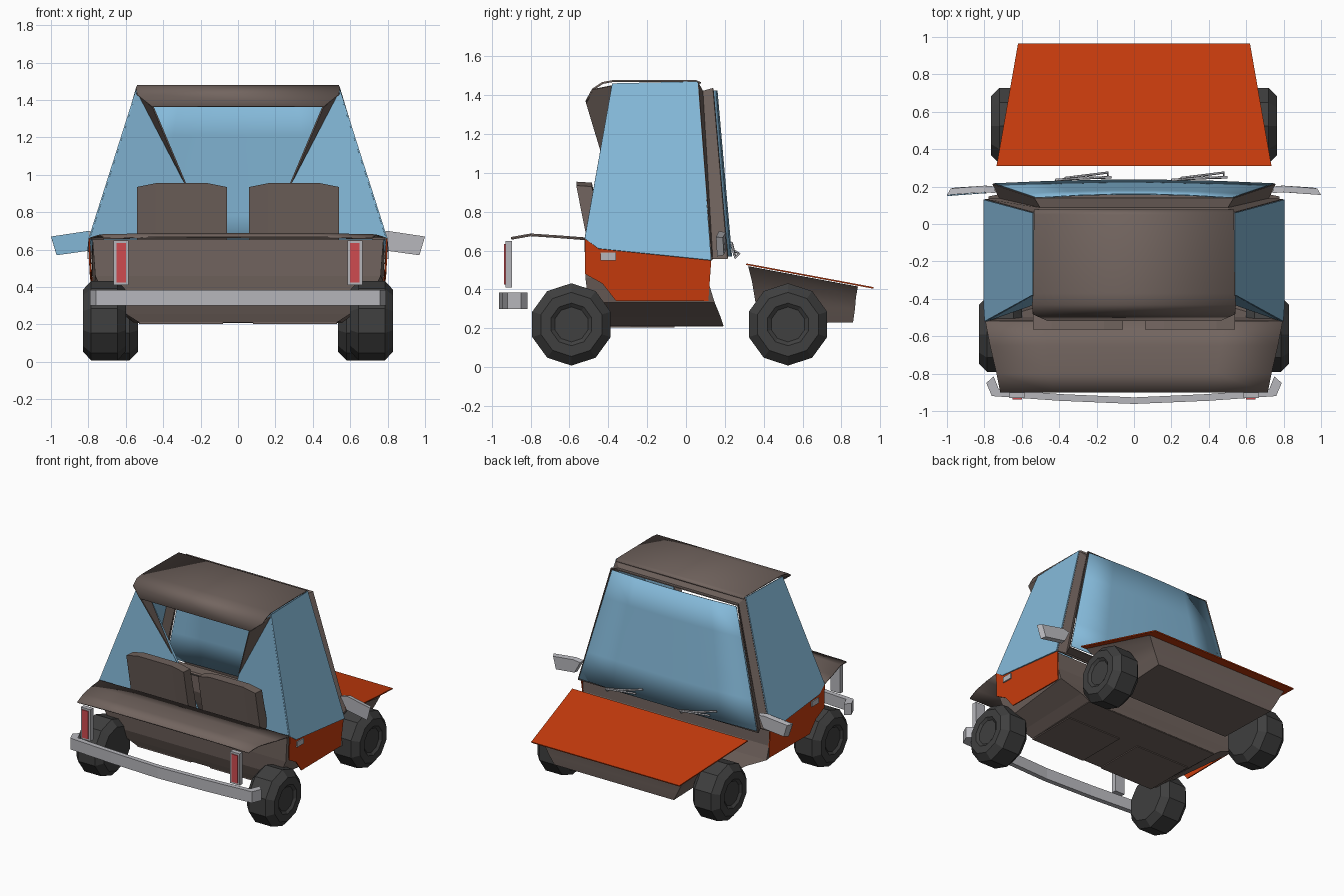
import bpy, bmesh, math
from mathutils import Vector

if "Cube" in bpy.data.objects:
    bpy.data.objects.remove(bpy.data.objects["Cube"])


def material(name, r, g, b):
    m = bpy.data.materials.new(name)
    m.diffuse_color = (r, g, b, 1)
    m.use_nodes = True
    m.node_tree.nodes["Principled BSDF"].inputs["Base Color"].default_value = m.diffuse_color
    return m


BROWN = material("brown trim", 0.17, 0.13, 0.115)
ORANGE = material("orange paint", 0.58, 0.045, 0.004)
BLUE = material("blue glass", 0.235, 0.49, 0.70)
RUBBER = material("dark rubber", 0.05, 0.05, 0.05)
SILVER = material("silver metal", 0.47, 0.47, 0.50)
RED = material("red lens", 0.62, 0.07, 0.08)


def build(name, verts, faces, mat, thick=0, smooth=False):
    """Mesh from points; thick > 0 turns an open sheet into a thin panel."""
    me = bpy.data.meshes.new(name)
    me.from_pydata(verts, [], faces)
    bm = bmesh.new()
    bm.from_mesh(me)
    bmesh.ops.recalc_face_normals(bm, faces=bm.faces)
    bm.to_mesh(me)
    bm.free()
    me.materials.append(mat)
    ob = bpy.data.objects.new(name, me)
    bpy.context.collection.objects.link(ob)
    if thick:
        mod = ob.modifiers.new("thickness", 'SOLIDIFY')
        mod.thickness = thick
        mod.offset = 0
    if smooth:
        bpy.context.view_layer.objects.active = ob
        ob.select_set(True)
        bpy.ops.object.shade_smooth_by_angle(angle=math.radians(35))
        ob.select_set(False)
    return ob


def loft(name, rows, mat, closed=False, caps=False, thick=0, smooth=False):
    """Skin a list of equally long point rows."""
    n = len(rows[0])
    verts = [p for r in rows for p in r]
    faces = []
    for i in range(len(rows) - 1):
        for j in range(n if closed else n - 1):
            k = (j + 1) % n
            faces.append((i*n + j, i*n + k, (i+1)*n + k, (i+1)*n + j))
    if caps:
        faces += [tuple(range(n)), tuple(range((len(rows)-1)*n, len(rows)*n))]
    return build(name, verts, faces, mat, thick, smooth)


def panel(name, pts, mat, thick=0.008):
    return build(name, pts, [tuple(range(len(pts)))], mat, thick)


def box(name, x, y, z, mat):
    rows = [[(x[0], y[0], h), (x[1], y[0], h), (x[1], y[1], h), (x[0], y[1], h)] for h in z]
    return loft(name, rows, mat, closed=True, caps=True)


def rod(name, pts, radius, mat):
    cu = bpy.data.curves.new(name, 'CURVE')
    cu.dimensions = '3D'
    cu.bevel_depth = radius
    cu.bevel_resolution = 0
    cu.use_fill_caps = True
    sp = cu.splines.new('POLY')
    sp.points.add(len(pts) - 1)
    for p, co in zip(sp.points, pts):
        p.co = (*co, 1)
    cu.materials.append(mat)
    bpy.context.collection.objects.link(bpy.data.objects.new(name, cu))


def wheel(name, x, y, s):
    prof = [(-.115, .11), (-.115, .165), (-.07, .212), (.07, .212), (.115, .165),
            (.115, .11), (.10, .09), (.10, .04)]
    rows = []
    for dx, r in prof:
        rows.append([(x + s*dx, y + r*math.cos(a), .22 + r*math.sin(a))
                     for a in (math.tau*(i + .5)/10 for i in range(10))])
    loft(name, rows, RUBBER, closed=True, caps=True)


# wheels
for s, side in ((1, "right"), (-1, "left")):
    wheel("rear_wheel_" + side, s*.715, -.59, s)
    wheel("front_wheel_" + side, s*.65, .525, s)

# hood and the bay below it
panel("hood", [(-.735, .31, .53), (.735, .31, .53), (.62, .965, .408), (-.62, .965, .408)], ORANGE)


def ring(xr, yr, zr, xf, yf, zf):
    return [(-xr, yr, zr), (xr, yr, zr), (xf, yf, zf), (-xf, yf, zf)]


loft("front_bay", [ring(.70, .32, .52, .60, .885, .415), ring(.57, .34, .44, .57, .875, .36),
                   ring(.52, .36, .32, .54, .87, .30), ring(.48, .40, .225, .50, .86, .23)],
     BROWN, closed=True, caps=True, smooth=True)

# cabin tub: floor, sills, rear wall and firewall
hull = [ring(.53, -.45, .215, .56, .19, .213), ring(.60, -.47, .26, .62, .175, .26),
        ring(.70, -.50, .335, .775, .145, .335), ring(.76, -.515, .46, .775, .115, .43),
        ring(.775, -.52, .655, .78, .115, .55)]
loft("cabin_tub", hull, BROWN, closed=True, thick=0.008)
panel("cabin_floor", hull[0], BROWN)

# rear shelf with a gentle crown
loft("rear_shelf", [[(x*w, y, z + (.006 if abs(x) < 1 else 0)) for x in (-1, -.6, .6, 1)]
                    for y, z, w in ((-.52, .658, .795), (-.65, .668, .77),
                                    (-.80, .678, .735), (-.90, .66, .715))],
     BROWN, thick=.008, smooth=True)

# roof shell curling down at the rear
roof = [(.075, 1.462, .535), (.05, 1.474, .535), (-.37, 1.474, .54), (-.43, 1.463, .545),
        (-.48, 1.43, .54), (-.515, 1.365, .46)]
loft("roof", [[(-w, y, z), (w, y, z)] for y, z, w in roof], BROWN, thick=.01, smooth=True)

for s, side in ((1, "right"), (-1, "left")):
    # body side with wheel cut-out
    panel("body_side_" + side,
          [(s*x, y, z) for x, y, z in ((.795, -.52, .66), (.795, -.45, .615), (.79, .13, .55),
           (.775, .115, .34), (.78, -.36, .34), (.785, -.43, .43), (.79, -.52, .48))], ORANGE)
    panel("side_window_" + side,
          [(s*x, y, z) for x, y, z in ((.795, -.52, .66), (.80, -.45, .61), (.80, .13, .55),
           (.54, .06, 1.47), (.54, -.38, 1.46))], BLUE)
    # rear quarter: roof flap tapering to a point, glass outside it
    panel("rear_flap_" + side,
          [(s*x, y, z) for x, y, z in ((.54, -.38, 1.45), (.54, -.48, 1.43),
           (.455, -.515, 1.365), (.28, -.39, .95))], BROWN)
    panel("rear_quarter_glass_" + side,
          [(s*x, y, z) for x, y, z in ((.54, -.38, 1.45), (.79, -.52, .665),
           (.12, -.285, .52), (.28, -.385, .95))], BLUE, .004)
    # side marker lamp
    box("side_marker_" + side, (s*.785, s*.805), (-.44, -.36), (.55, .59), SILVER)
    # tail lamp with red lens
    box("tail_lamp_" + side, (s*.585, s*.665), (-.93, -.895), (.41, .65), SILVER)
    box("tail_lens_" + side, (s*.60, s*.65), (-.937, -.929), (.425, .635), RED)
    # mirror
    m = [(.74, .165, .69), (.80, .17, .70), (1.0, .155, .67), (.97, .16, .57), (.79, .17, .595)]
    loft("mirror_" + side, [[(s*x, y, z) for x, y, z in m],
                            [(s*(x*.9 + .08), y + .035, z*.9 + .064) for x, y, z in m]],
         SILVER, closed=True, caps=True)
    if s < 0:
        panel("mirror_glass", [(s*x, y - .004, z) for x, y, z in m[1:]], BLUE, .004)
    # seat: back leaning rearwards, cushion on the floor
    bx = (.06, .16, .44, .54)
    rows = [[(s*x, y, z + (.0 if i in (1, 2) else dz)) for i, x in enumerate(bx)]
            for y, z, dz in ((-.44, .30, 0), (-.565, .955, -.02), (-.485, .95, -.02), (-.34, .30, 0))]
    rows = [[r[j] for r in rows] for j in range(4)]
    loft("seat_back_" + side, rows, BROWN, closed=True, caps=True)
    box("seat_cushion_" + side, (s*.08, s*.53), (-.45, -.06), (.203, .33), BROWN)

# windscreen surround and bowed glass
outer = [(-.795, .13, .55), (-.54, .06, 1.465), (.54, .06, 1.465), (.795, .13, .55)]
inner = [(-.72, .135, .56), (-.50, .085, 1.42), (.50, .085, 1.42), (.72, .135, .56)]
front = [(-.755, .215, .56), (-.53, .14, 1.435), (.53, .14, 1.435), (.755, .215, .56)]
loft("windscreen_surround", [outer, inner, front], BROWN, closed=True, thick=.008)
rows = []
for i in range(5):
    t = i/4
    w, y, z = .745 - .225*t, .215 - .075*t, .57 + .855*t
    rows.append([(w*u, y + .02*(1 - u*u), z) for u in (-1, -.6, -.2, .2, .6, 1)])
loft("windscreen", rows, BLUE, thick=.006, smooth=True)

# wipers
for x0 in (-.42, .20):
    rod("wiper_arm", [(x0 + .05, .245, .60), (x0 + .28, .275, .585), (x0 + .28, .25, .56)], .007, SILVER)
    rod("wiper_blade", [(x0, .235, .64), (x0 + .15, .245, .60), (x0 + .30, .25, .575)], .007, SILVER)

# rear bumper bar, bowed with turned-in ends
path = [(-.79, -.85), (-.76, -.92), (-.4, -.945), (0, -.962), (.4, -.945), (.76, -.92), (.79, -.85)]
loft("rear_bumper", [[(x, y, .30), (x, y, .385), (x*.95, y + .035, .385), (x*.95, y + .035, .30)]
                     for x, y in path], SILVER, closed=True, caps=True)
